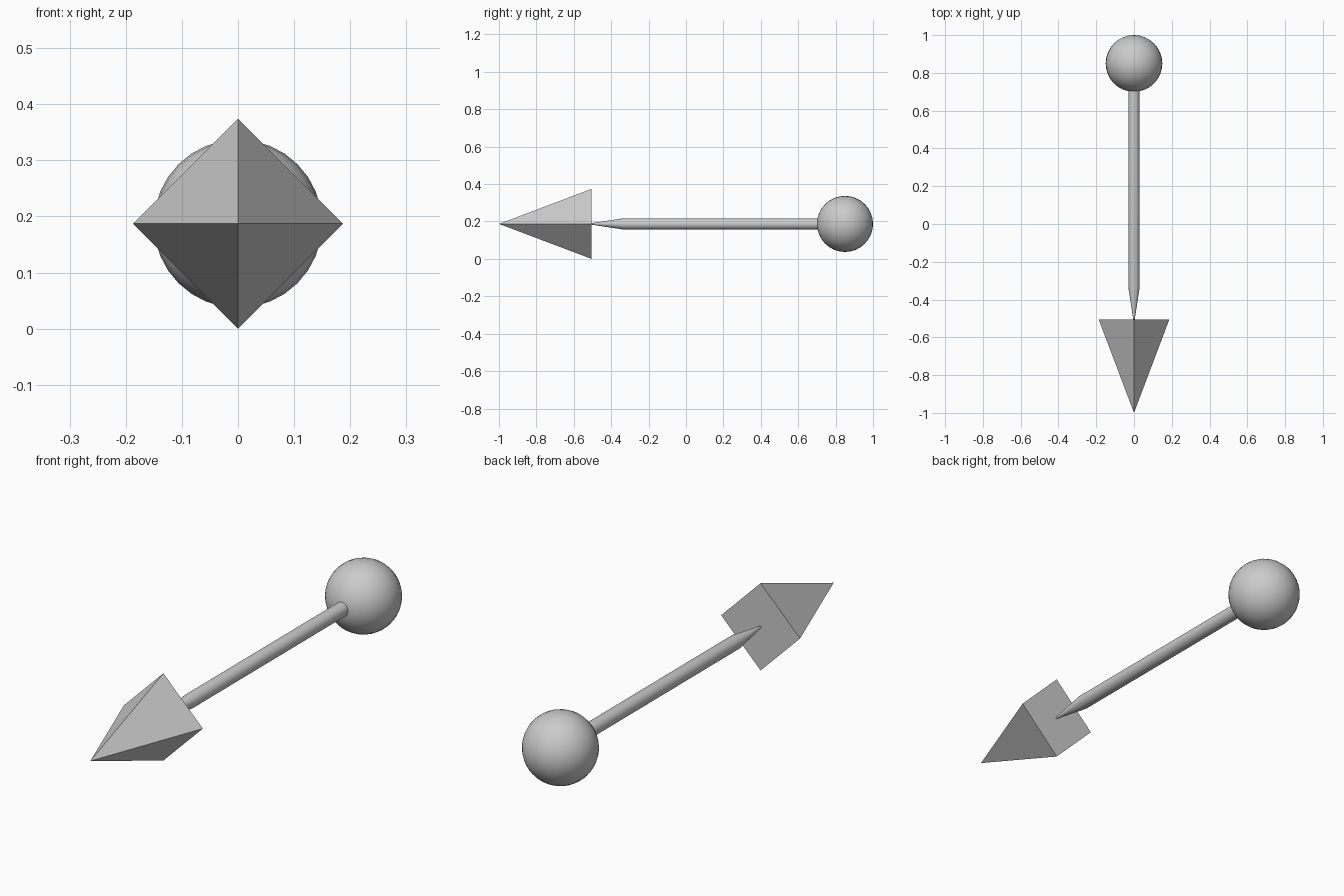
import bpy
from math import pi

if "Cube" in bpy.data.objects:
    bpy.data.objects.remove(bpy.data.objects["Cube"])

Z = 0.187  # height of the long axis


def finish(name, smooth_angle=None):
    ob = bpy.context.object
    ob.name = name
    bpy.ops.object.transform_apply(location=False, rotation=True, scale=True)
    if smooth_angle:
        bpy.ops.object.shade_smooth_by_angle(angle=smooth_angle)
    return ob


def cone_y(name, sides, y0, r0, y1, r1, smooth_angle=None):
    # cone or cylinder along y, radius r0 at y0 (front) and r1 at y1 (back)
    bpy.ops.mesh.primitive_cone_add(vertices=sides, radius1=r0, radius2=r1,
                                    depth=y1 - y0, location=(0, (y0 + y1) / 2, Z),
                                    rotation=(-pi / 2, 0, 0))
    return finish(name, smooth_angle)


# Four-sided arrow head, corners up/down/left/right
cone_y("arrow_head", 4, -1.0, 0.0, -0.505, 0.187)

# Tapered neck between the head and the rod
neck = cone_y("shaft", 32, -0.505, 0.004, -0.335, 0.03)

# Rod: pull the back cap of the neck straight out to the ball
import bmesh
bm = bmesh.new()
bm.from_mesh(neck.data)
cap = max(bm.faces, key=lambda f: f.calc_center_median().y)
new = bmesh.ops.extrude_discrete_faces(bm, faces=[cap])["faces"][0]
bmesh.ops.translate(bm, verts=new.verts, vec=(0, 1.04, 0))
bmesh.ops.remove_doubles(bm, verts=bm.verts, dist=1e-5)
bmesh.ops.recalc_face_normals(bm, faces=bm.faces)
bm.to_mesh(neck.data)
bm.free()
bpy.ops.object.shade_smooth_by_angle(angle=pi / 6)

# Ball at the tail end
bpy.ops.mesh.primitive_uv_sphere_add(segments=32, ring_count=16, radius=0.15,
                                     location=(0, 0.85, Z), rotation=(-pi / 2, 0, 0))
finish("ball", pi / 4)
